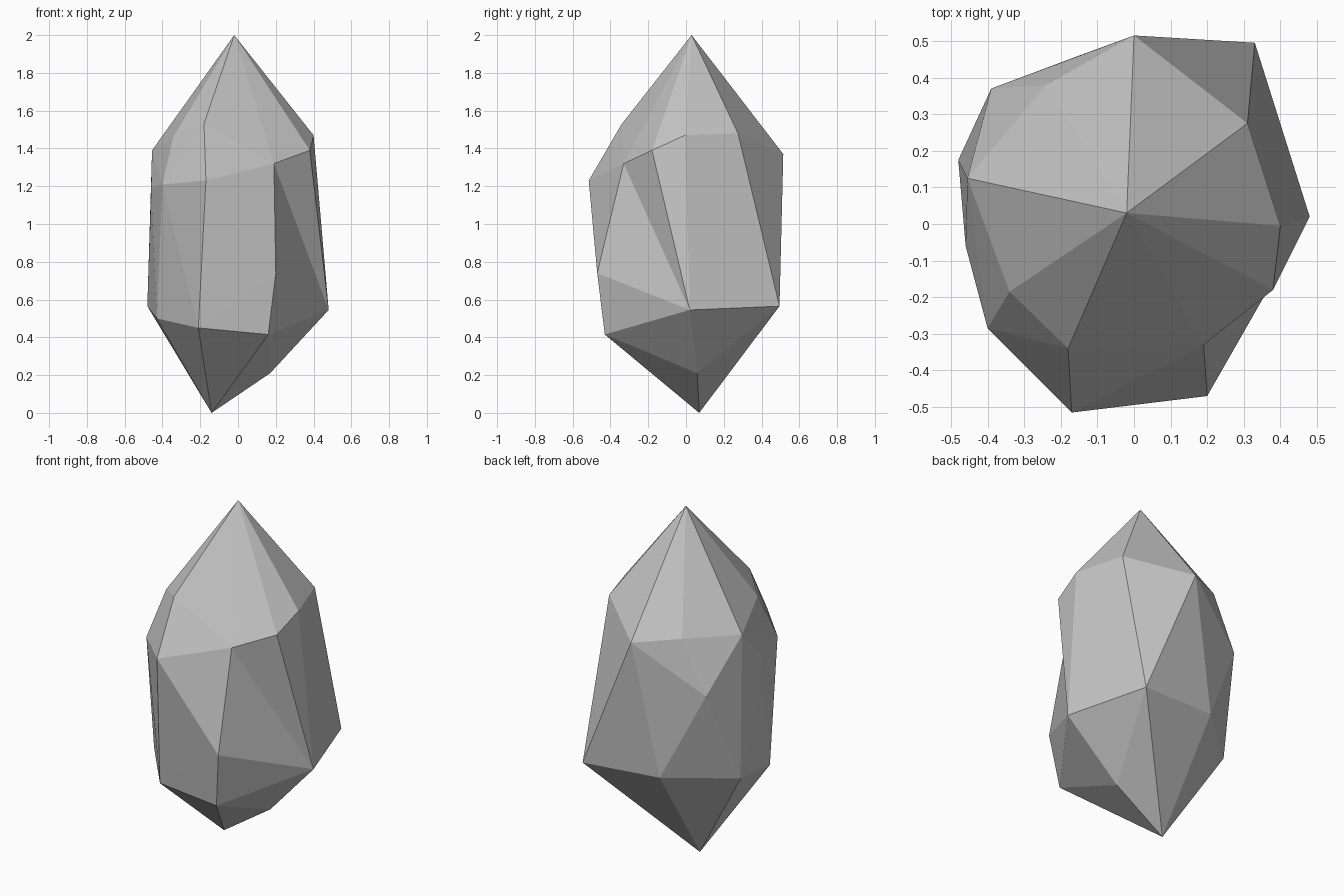
import bpy
import bmesh
from mathutils import Vector

# Remove only the default cube
default_cube = bpy.data.objects.get("Cube")
if default_cube:
    bpy.data.objects.remove(default_cube, do_unlink=True)


def make_material(name, colour):
    material = bpy.data.materials.new(name)
    material.use_nodes = True
    material.diffuse_color = colour
    for node in material.node_tree.nodes:
        if node.type == "BSDF_PRINCIPLED":
            node.inputs["Base Color"].default_value = colour
            node.inputs["Roughness"].default_value = 0.8
    return material


def add_corners(bm, points):
    return [bm.verts.new(Vector(point)) for point in points]


# Upper and lower tips, with the chipped corner beside the lower one
tip_corners = [(-.02, .03, 2), (-.14, .07, 0), (.17, .06, .21)]

# Shoulder ring, counter-clockwise from the front
shoulder_corners = [
    (-.18, -.34, 1.53), (-.17, -.515, 1.23), (.19, -.33, 1.32),
    (.38, -.18, 1.39), (.4, -.005, 1.47), (.31, .275, 1.48),
    (0, .515, 1.37), (-.24, .38, 1.405), (-.455, .125, 1.39),
    (-.34, -.185, 1.47), (-.46, -.06, 1.19), (-.4, -.285, 1.21),
]

# Lower ring, counter-clockwise from the front
lower_corners = [
    (-.21, -.43, .45), (.16, -.43, .415), (.2, -.47, .74),
    (.48, .02, .545), (.33, .495, .565), (-.15, .46, .59),
    (-.39, .37, 1.1), (-.48, .175, .565), (-.43, -.17, .5),
]

# Wrap the corners in flat facets
bm = bmesh.new()
add_corners(bm, tip_corners)
shoulder = add_corners(bm, shoulder_corners)
lower = add_corners(bm, lower_corners)
bmesh.ops.convex_hull(bm, input=list(bm.verts), use_existing_faces=False)

# Turn one facet edge inward to form the shallow hollow at the front
ridge = bm.edges.get((shoulder[3], lower[2]))
if ridge and len(ridge.link_faces) == 2:
    bmesh.utils.edge_rotate(ridge, True)

bmesh.ops.recalc_face_normals(bm, faces=list(bm.faces))
for face in bm.faces:
    face.smooth = False

# Finished stone
mesh = bpy.data.meshes.new("crystal_stone")
bm.to_mesh(mesh)
bm.free()
mesh.materials.append(make_material("stone grey", (.55, .55, .55, 1)))
stone = bpy.data.objects.new("crystal_stone", mesh)
bpy.context.collection.objects.link(stone)
